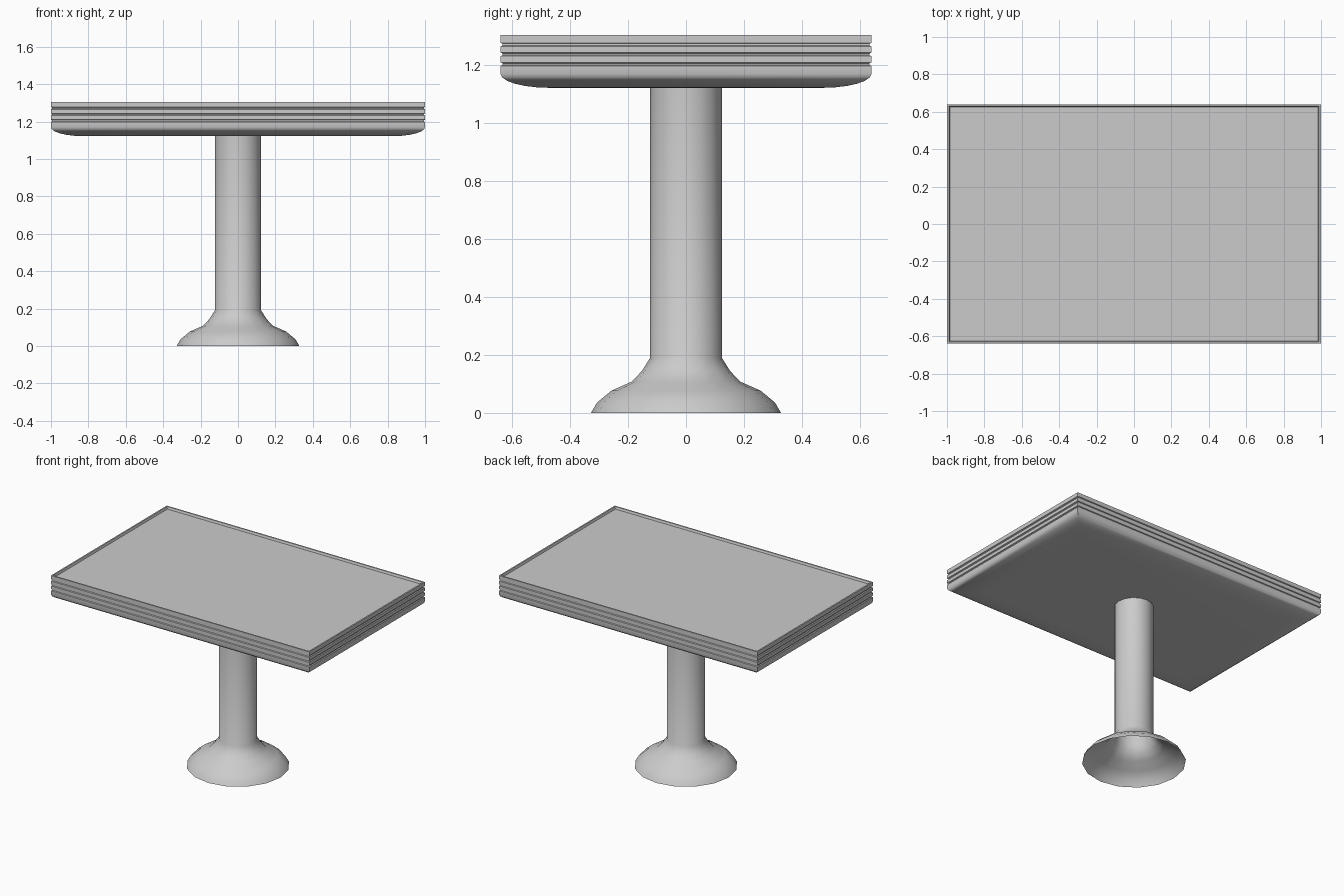
import bpy
import bmesh
from math import cos, sin, pi, radians

cube = bpy.data.objects.get("Cube")
if cube:
    bpy.data.objects.remove(cube)

GREY = (0.6, 0.6, 0.6, 1)
grey = bpy.data.materials.new("plain grey")
grey.use_nodes = True
grey.diffuse_color = GREY
grey.node_tree.nodes["Principled BSDF"].inputs["Base Color"].default_value = GREY


def loft(name, rings, cap_ends, angle):
    """Skin a list of closed rings, optionally capping the first and last."""
    bm = bmesh.new()
    loops = [[bm.verts.new(p) for p in ring] for ring in rings]
    n = len(loops[0])
    for a, b in zip(loops, loops[1:]):
        for i in range(n):
            j = (i + 1) % n
            bm.faces.new((a[i], a[j], b[j], b[i]))
    if cap_ends:
        bm.faces.new(loops[0][::-1])
        bm.faces.new(loops[-1])
    mesh = bpy.data.meshes.new(name)
    bm.to_mesh(mesh)
    bm.free()
    mesh.materials.append(grey)
    obj = bpy.data.objects.new(name, mesh)
    bpy.context.collection.objects.link(obj)
    bpy.ops.object.select_all(action="DESELECT")
    obj.select_set(True)
    bpy.context.view_layer.objects.active = obj
    bpy.ops.object.shade_smooth_by_angle(angle=radians(angle))
    return obj


def rectangle(inset, z):
    x, y = 1 - inset, 0.64 - inset
    return [(-x, -y, z), (x, -y, z), (x, y, z), (-x, y, z)]


def circle(r, z, sides=16):
    return [(r * cos(2 * pi * i / sides), r * sin(2 * pi * i / sides), z)
            for i in range(sides)]


# Tabletop: rounded underside, grooved edge, shallow recess inside a thin rim
TOP, EDGE, BOTTOM = 1.305, 1.17, 1.122
profile = []
for k in range(7):
    t = pi / 2 * k / 6
    profile.append((0.17 * (1 - sin(t)), EDGE - (EDGE - BOTTOM) * cos(t)))
for k in range(1, 4):
    z = EDGE + (TOP - EDGE) * k / 4
    profile += [(0, z - 0.006), (0.006, z - 0.003), (0.006, z + 0.003), (0, z + 0.006)]
profile += [(0, TOP), (0.01, TOP), (0.015, TOP - 0.015)]
loft("tabletop", [rectangle(*p) for p in profile], True, 35)

# Pedestal: hollow flared foot running up into a round post
foot = [(0.328, 0), (0.307, 0.036), (0.257, 0.077), (0.187, 0.108),
        (0.152, 0.145), (0.124, 0.19), (0.124, BOTTOM + 0.005)]
loft("pedestal", [circle(*p) for p in foot], False, 50)
